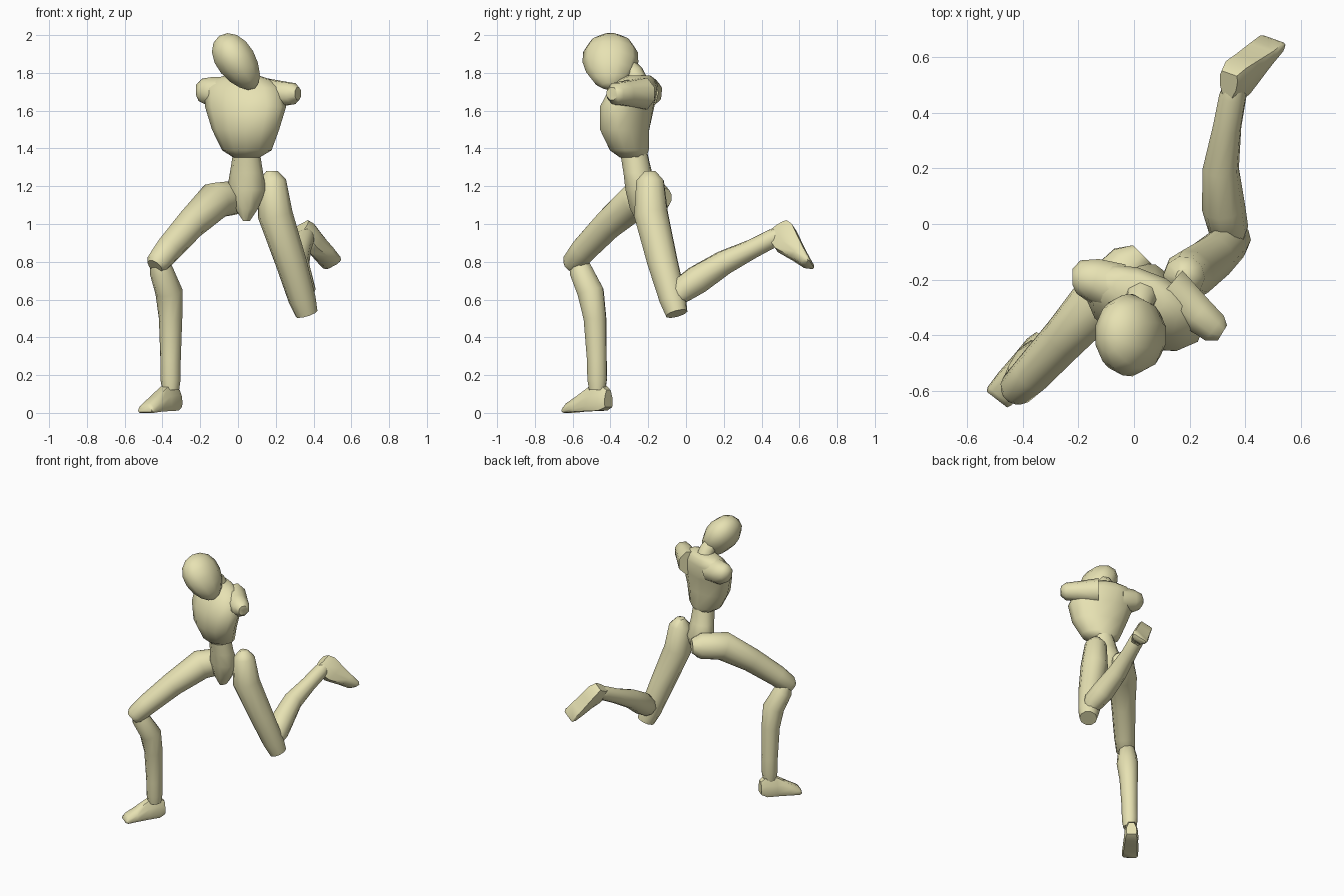
import bpy, bmesh, math
from mathutils import Vector, Matrix

if "Cube" in bpy.data.objects:
    bpy.data.objects.remove(bpy.data.objects["Cube"])

SIDE = Vector((0.93, -0.37, 0))      # shoulder line of the turned body


def finish(name, bm):
    bmesh.ops.recalc_face_normals(bm, faces=bm.faces)
    me = bpy.data.meshes.new(name)
    bm.to_mesh(me)
    bm.free()
    ob = bpy.data.objects.new(name, me)
    bpy.context.collection.objects.link(ob)
    me.materials.append(skin)
    bpy.ops.object.select_all(action='DESELECT')
    ob.select_set(True)
    bpy.context.view_layer.objects.active = ob
    bpy.ops.object.shade_smooth_by_angle(angle=math.radians(50))
    return ob


def skin_rings(name, rings):
    bm = bmesh.new()
    loops = [[bm.verts.new(p) for p in r] for r in rings]
    n = len(loops[0])
    for a, b in zip(loops, loops[1:]):
        for i in range(n):
            j = (i + 1) % n
            bm.faces.new((a[i], a[j], b[j], b[i]))
    bm.faces.new(loops[0])
    bm.faces.new(loops[-1])
    return finish(name, bm)


def loft(name, path, n=10, level=False):
    """Path entries: x, y, z, half width, optional half depth."""
    pts = [Vector(p[:3]) for p in path]
    rings = []
    for k, p in enumerate(path):
        t = pts[min(k + 1, len(pts) - 1)] - pts[max(k - 1, 0)]
        t = Vector((0, 0, 1)) if level else t.normalized()
        u = (SIDE - t * SIDE.dot(t)).normalized()
        v = t.cross(u)
        a, b = p[3], p[-1]
        rings.append([pts[k] + u * a * math.cos(w) + v * b * math.sin(w)
                      for w in (math.tau * (i + 0.5) / n for i in range(n))])
    return skin_rings(name, rings)


def foot(name, heel, forward, up, size=1.0):
    f = Vector(forward).normalized()
    u = Vector(up)
    u = (u - f * u.dot(f)).normalized()
    s = f.cross(u)
    # along, half width, sole, top
    prof = [(0, .036, .03, .12), (.04, .048, .012, .15), (.11, .05, .01, .14),
            (.2, .055, .006, .085), (.265, .054, 0, .05), (.28, .046, .005, .032)]
    shape = [(-.85, 0), (.85, 0), (1, .2), (.9, .6), (.5, 1), (-.5, 1), (-.9, .6), (-1, .2)]
    rings = [[Vector(heel) + size * (f * d + s * w * x + u * (lo + (hi - lo) * h))
              for x, h in shape] for d, w, lo, hi in prof]
    return skin_rings(name, rings)


skin = bpy.data.materials.new("pale_yellow")
skin.diffuse_color = (0.80, 0.76, 0.45, 1)
skin.use_nodes = True
skin.node_tree.nodes["Principled BSDF"].inputs["Base Color"].default_value = skin.diffuse_color

# Head: tilted egg narrowing to the chin
bm = bmesh.new()
bmesh.ops.create_uvsphere(bm, u_segments=10, v_segments=8, radius=1)
for v in bm.verts:
    k = 1 + 0.15 * v.co.z
    v.co = Vector((v.co.x * 0.108 * k, v.co.y * 0.148 * k, v.co.z * 0.168))
tilt = Matrix.Rotation(-math.atan2(0.565, 0.825), 4, 'Y')
bmesh.ops.transform(bm, matrix=Matrix.Translation((-0.005, -0.40, 1.857)) @ tilt, verts=bm.verts)
finish("head", bm)

# Neck and torso
loft("neck", [(.03, -.25, 1.72, .065), (.02, -.28, 1.80, .055), (0, -.33, 1.85, .05)], 8)
loft("chest", [(.045, -.28, 1.352, .07, .07), (.047, -.30, 1.39, .135, .10),
               (.04, -.325, 1.50, .185, .125), (.04, -.312, 1.62, .225, .13),
               (.025, -.275, 1.72, .215, .11), (.02, -.255, 1.765, .16, .08),
               (.02, -.25, 1.785, .10, .055)], 12, level=True)

# Shoulder stumps
loft("right_shoulder", [(.12, -.23, 1.69, .09), (.23, -.325, 1.69, .07),
                        (.29, -.375, 1.69, .06), (.318, -.392, 1.69, .035)], 8)
loft("left_shoulder", [(-.06, -.23, 1.69, .09), (-.15, -.20, 1.70, .08),
                       (-.20, -.19, 1.71, .06), (-.222, -.19, 1.71, .03)], 8)

# Waist and pelvis
loft("pelvis", [(.045, -.275, 1.37, .072, .075), (.045, -.255, 1.27, .09, .075),
                (.045, -.23, 1.18, .105, .09), (.045, -.235, 1.08, .06, .065),
                (.045, -.235, 1.015, .015, .03)], 10, level=True)

# Left leg, stepping forward
loft("left_thigh", [(.03, -.11, 1.14, .05), (-.01, -.15, 1.14, .09), (-.12, -.265, 1.125, .10),
                    (-.25, -.41, 1.0, .082), (-.37, -.54, .865, .072),
                    (-.425, -.595, .795, .064), (-.44, -.61, .775, .045)])
loft("left_shin", [(-.415, -.565, .80, .05), (-.405, -.555, .75, .064), (-.365, -.505, .64, .073),
                   (-.357, -.482, .50, .062), (-.357, -.472, .28, .054),
                   (-.357, -.47, .18, .054), (-.357, -.47, .12, .045)])
foot("left_foot", (-.322, -.41, 0), (-.17, -.22, 0), (0, 0, 1))

# Right leg, kicked back
loft("right_thigh", [(.18, -.19, 1.28, .03), (.18, -.19, 1.23, .075), (.197, -.185, 1.05, .093),
                     (.28, -.125, .80, .083), (.34, -.07, .60, .073), (.363, -.05, .525, .06)])
loft("right_shin", [(.35, -.05, .61, .05), (.34, -.02, .65, .072), (.322, .06, .705, .078),
                    (.312, .2, .795, .066), (.335, .35, .868, .052),
                    (.355, .46, .925, .05), (.36, .49, .94, .042)])
foot("right_foot", (.345, .57, 1.02), (.16, .1, -.23), (-.08, -.89, -.44), 1.06)
